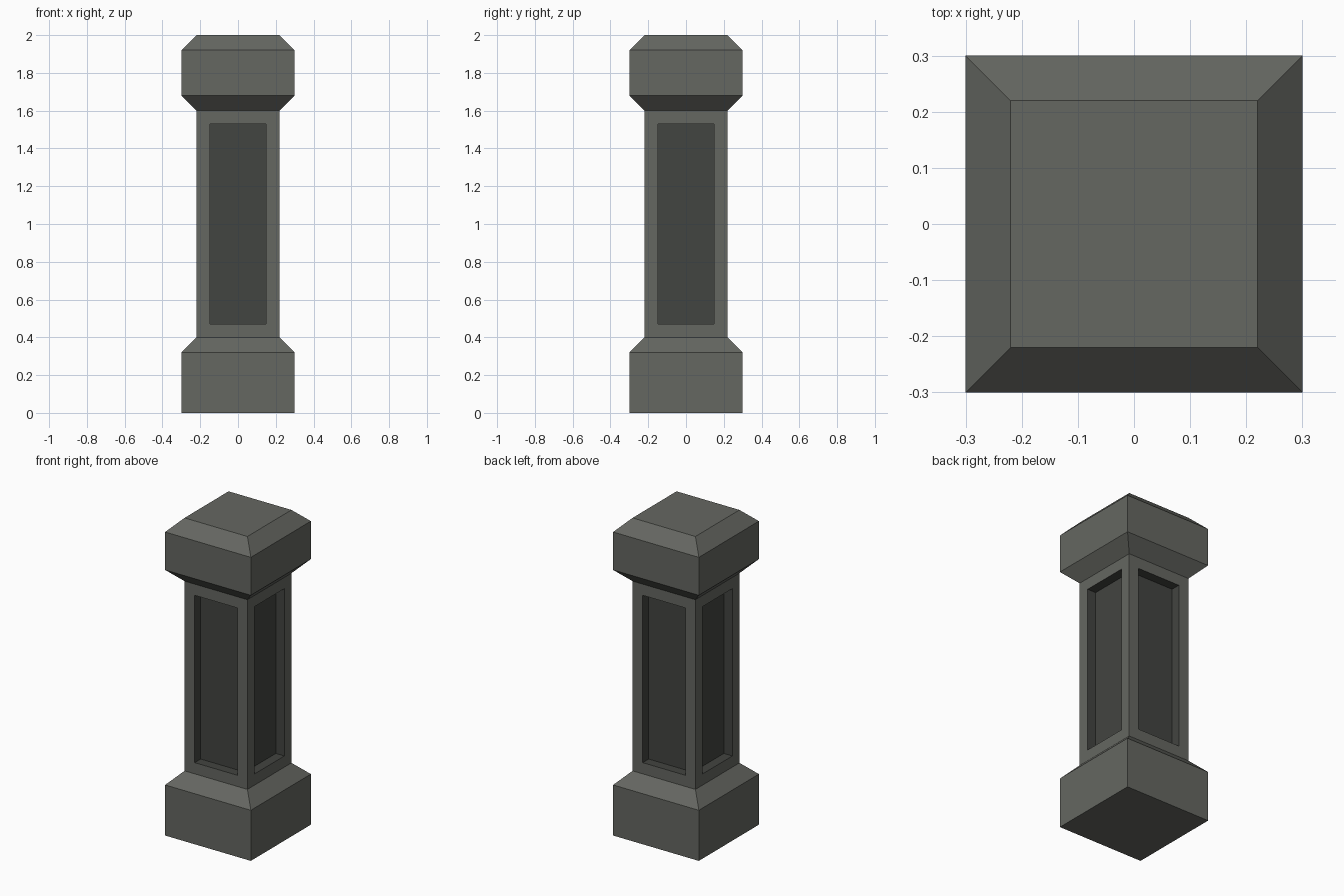
import bpy, bmesh

if "Cube" in bpy.data.objects:
    bpy.data.objects.remove(bpy.data.objects["Cube"])

def material(name, rgb):
    m = bpy.data.materials.new(name)
    m.diffuse_color = (*rgb, 1)
    m.use_nodes = True
    m.node_tree.nodes["Principled BSDF"].inputs["Base Color"].default_value = m.diffuse_color
    return m

# Square cross-sections up the pillar: (half width, height)
profile = [(0.30, 0.0), (0.30, 0.32), (0.22, 0.40), (0.22, 1.60),
           (0.30, 1.68), (0.30, 1.92), (0.22, 2.0)]
SHAFT = 2  # profile segment forming the shaft

bm = bmesh.new()
rings = [[bm.verts.new((sx * h, sy * h, z))
          for sx, sy in ((-1, -1), (1, -1), (1, 1), (-1, 1))]
         for h, z in profile]

# Base, shaft and cap sides
shaft_faces = []
for i, (low, high) in enumerate(zip(rings, rings[1:])):
    for j in range(4):
        k = (j + 1) % 4
        face = bm.faces.new((low[j], low[k], high[k], high[j]))
        if i == SHAFT:
            shaft_faces.append(face)
bm.faces.new(rings[0][::-1])
bm.faces.new(rings[-1])
bm.normal_update()

# Recessed dark panel on each shaft side
bmesh.ops.inset_individual(bm, faces=shaft_faces, thickness=0.10)
walls = bmesh.ops.inset_individual(bm, faces=shaft_faces, thickness=0, depth=-0.06)
for face in shaft_faces + walls["faces"]:
    face.material_index = 1

mesh = bpy.data.meshes.new("stone_pillar")
bm.to_mesh(mesh)
bm.free()
mesh.materials.append(material("stone", (0.13, 0.135, 0.12)))
mesh.materials.append(material("dark_recess", (0.055, 0.058, 0.052)))
pillar = bpy.data.objects.new("stone_pillar", mesh)
bpy.context.collection.objects.link(pillar)
